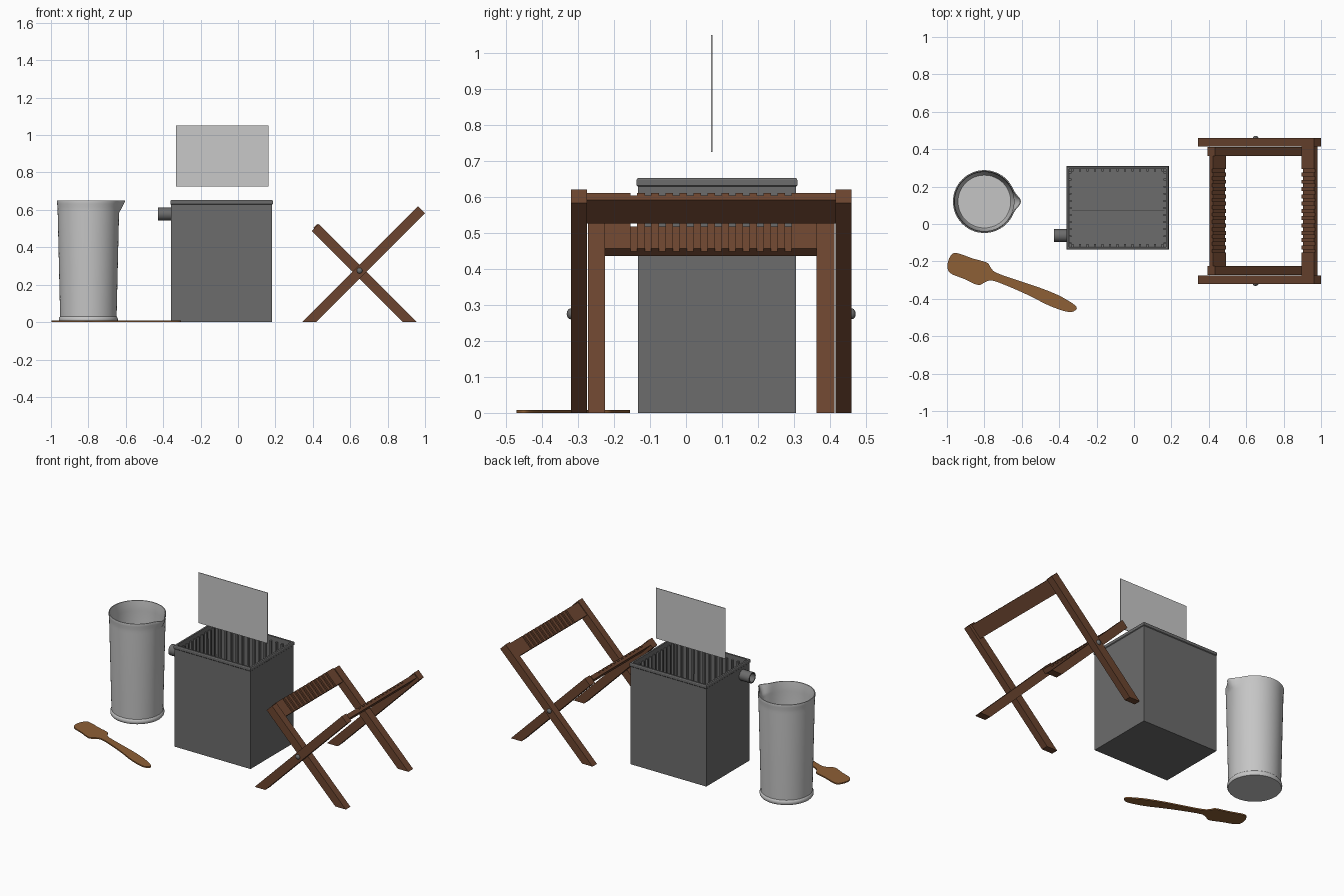
import bpy, bmesh, math
from mathutils import Vector

if "Cube" in bpy.data.objects:
    bpy.data.objects.remove(bpy.data.objects["Cube"])


def mat(name, r, g, b):
    m = bpy.data.materials.new(name)
    m.diffuse_color = (r, g, b, 1)
    m.use_nodes = True
    m.node_tree.nodes["Principled BSDF"].inputs["Base Color"].default_value = m.diffuse_color
    return m


DARK_GREY = mat("dark grey plastic", 0.15, 0.15, 0.15)
STEEL = mat("light grey", 0.56, 0.56, 0.56)
GLASS = mat("pale sheet grey", 0.58, 0.58, 0.58)
DARK_WOOD = mat("dark wood", 0.15, 0.06, 0.029)
WOOD = mat("light wood", 0.27, 0.115, 0.037)


def finish(name, bm, material, smooth=False):
    bmesh.ops.recalc_face_normals(bm, faces=bm.faces[:])
    me = bpy.data.meshes.new(name)
    bm.to_mesh(me)
    bm.free()
    me.materials.append(material)
    ob = bpy.data.objects.new(name, me)
    bpy.context.collection.objects.link(ob)
    if smooth:
        bpy.ops.object.select_all(action='DESELECT')
        ob.select_set(True)
        bpy.context.view_layer.objects.active = ob
        bpy.ops.object.shade_smooth_by_angle(angle=math.radians(40))
    return ob


def add_prism(bm, points, vec):
    """Extrude a polygon of 3D points along vec."""
    face = bm.faces.new([bm.verts.new(p) for p in points])
    res = bmesh.ops.extrude_face_region(bm, geom=[face], use_keep_orig=True)
    verts = [g for g in res["geom"] if isinstance(g, bmesh.types.BMVert)]
    bmesh.ops.translate(bm, verts=verts, vec=vec)


def add_box(bm, lo, hi):
    (x0, y0, z0), (x1, y1, z1) = lo, hi
    add_prism(bm, [(x0, y0, z0), (x1, y0, z0), (x1, y1, z0), (x0, y1, z0)], (0, 0, z1 - z0))


def loft(bm, rings, caps=True):
    """Skin closed rings of points, capping first and last."""
    loops = [[bm.verts.new(p) for p in ring] for ring in rings]
    for a, b in zip(loops, loops[1:]):
        for i in range(len(a)):
            j = (i + 1) % len(a)
            bm.faces.new((a[i], a[j], b[j], b[i]))
    if caps:
        bm.faces.new(loops[0])
        bm.faces.new(loops[-1])


# Measuring jug with pouring lip
def jug_ring(r, z, n=64):
    lift = max(0, (z - 0.585) / 0.065) ** 0.8
    pts = []
    for i in range(n):
        a = 2 * math.pi * i / n
        d = (a + math.pi) % (2 * math.pi) - math.pi
        rr = r + 0.03 * lift * math.exp(-(d / 0.2) ** 2)
        pts.append((-0.8 + rr * math.cos(a), 0.12 + rr * math.sin(a), z))
    return pts


profile = [(0.153, 0), (0.157, 0.006), (0.158, 0.015), (0.156, 0.024), (0.151, 0.03),
           (0.164, 0.585), (0.164, 0.6), (0.165, 0.615), (0.167, 0.632), (0.168, 0.642),
           (0.167, 0.65), (0.162, 0.65), (0.16, 0.632), (0.159, 0.615), (0.158, 0.6),
           (0.158, 0.585), (0.145, 0.03), (0.141, 0.022)]
bm = bmesh.new()
loft(bm, [jug_ring(r, z) for r, z in profile])
finish("jug", bm, STEEL, True)


# Open washing tank
X0, X1, Y0, Y1 = -0.362, 0.186, -0.137, 0.309


def tank_ring(inset, z):
    return [(X0 + inset, Y0 + inset, z), (X1 - inset, Y0 + inset, z),
            (X1 - inset, Y1 - inset, z), (X0 + inset, Y1 - inset, z)]


bm = bmesh.new()
loft(bm, [tank_ring(*p) for p in [(0.004, 0), (0.004, 0.628), (0, 0.632), (0, 0.647),
                                  (0.003, 0.652), (0.014, 0.652), (0.016, 0.03)]])
finish("tank", bm, DARK_GREY)

# Vertical guide ribs on the inner walls
bm = bmesh.new()
W, D, ZB, ZT = 0.005, 0.013, 0.03, 0.625
for i in range(13):
    x = X0 + 0.034 + i * (X1 - X0 - 0.068) / 12
    add_box(bm, (x - W, Y0 + 0.014, ZB), (x + W, Y0 + 0.016 + D, ZT))
    add_box(bm, (x - W, Y1 - 0.016 - D, ZB), (x + W, Y1 - 0.014, ZT))
for i in range(11):
    y = Y0 + 0.034 + i * (Y1 - Y0 - 0.068) / 10
    add_box(bm, (X0 + 0.014, y - W, ZB), (X0 + 0.016 + D, y + W, ZT))
    add_box(bm, (X1 - 0.016 - D, y - W, ZB), (X1 - 0.014, y + W, ZT))
finish("tank_ribs", bm, DARK_GREY)

# Hollow overflow nozzle
bm = bmesh.new()
loft(bm, [[(x, -0.062 + r * math.cos(a * math.pi / 16), 0.578 + r * math.sin(a * math.pi / 16))
           for a in range(32)]
          for r, x in [(0.034, -0.357), (0.034, -0.429), (0.027, -0.429), (0.027, -0.36)]])
finish("tank_nozzle", bm, DARK_GREY, True)

# Sheet hovering above the tank
bm = bmesh.new()
add_box(bm, (-0.331, 0.069, 0.725), (0.162, 0.073, 1.05))
finish("sheet", bm, GLASS)


# Folding rack: two crossing frames, each with two legs and a notched bar
S = math.sqrt(0.5)


def frame(name, sx, foot, top, leg_ys, bar_origin, length):
    u, n = Vector((sx * S, 0, S)), Vector((-sx * S, 0, S))
    h, end = 0.0265, Vector((top[0], 0, top[1]))
    bm = bmesh.new()
    for y0, y1 in leg_ys:
        pts = [Vector((foot - sx * h / S, 0, 0)), Vector((foot + sx * h / S, 0, 0)),
               end - n * h, end + n * h]
        add_prism(bm, [p + Vector((0, y0, 0)) for p in pts], (0, y1 - y0, 0))
    finish(name + "_legs", bm, DARK_WOOD)

    # comb outline: flat underside, grooves across the upper face
    ya, yb = leg_ys[0][1], leg_ys[1][0]
    outline = [(ya, -0.028), (ya, 0)]
    for i in range(12):
        c = 0.07 + (i - 5.5) * 0.039
        outline += [(c - 0.009, 0), (c - 0.009, -0.011), (c + 0.009, -0.011), (c + 0.009, 0)]
    outline += [(yb, 0), (yb, -0.028)]
    o = Vector((bar_origin[0], 0, bar_origin[1]))
    bm = bmesh.new()
    add_prism(bm, [o + Vector((0, y, 0)) + n * d for y, d in outline], u * length)
    finish(name + "_notched_bar", bm, DARK_WOOD)


frame("outer_frame", 1, 0.38, (0.981, 0.601), [(-0.32, -0.275), (0.415, 0.46)],
      (0.896, 0.546), 0.092)
frame("inner_frame", -1, 0.92, (0.413, 0.507), [(-0.272, -0.225), (0.363, 0.412)],
      (0.493, 0.456), 0.098)

# Pivot pins
for side, y in (("front", -0.32), ("back", 0.46)):
    bm = bmesh.new()
    bmesh.ops.create_uvsphere(bm, u_segments=20, v_segments=12, radius=0.015)
    for v in bm.verts:
        v.co = (v.co.x + 0.65, v.co.y * 0.75 + y, v.co.z + 0.275)
    finish(side + "_pivot_pin", bm, DARK_GREY, True)

# Flat paddle: closed smooth outline
ctrl = [(-0.95, -0.155), (-0.86, -0.185), (-0.785, -0.207), (-0.765, -0.235), (-0.733, -0.262),
        (-0.61, -0.305), (-0.5, -0.342), (-0.396, -0.385), (-0.315, -0.435), (-0.312, -0.46),
        (-0.353, -0.47), (-0.45, -0.438), (-0.556, -0.385), (-0.663, -0.337), (-0.755, -0.303),
        (-0.795, -0.31), (-0.834, -0.326), (-0.91, -0.293), (-0.98, -0.264), (-0.998, -0.225),
        (-0.982, -0.172)]
outline = []
for i in range(len(ctrl)):
    p0, p1, p2, p3 = (Vector(ctrl[(i + k) % len(ctrl)]) for k in (-1, 0, 1, 2))
    for s in range(4):
        t = s / 4
        p = 0.5 * (2 * p1 + (p2 - p0) * t + (2 * p0 - 5 * p1 + 4 * p2 - p3) * t * t
                   + (3 * p1 - p0 - 3 * p2 + p3) * t ** 3)
        outline.append((p.x, p.y, 0))
bm = bmesh.new()
add_prism(bm, outline, (0, 0, 0.008))
finish("paddle", bm, WOOD, True)
